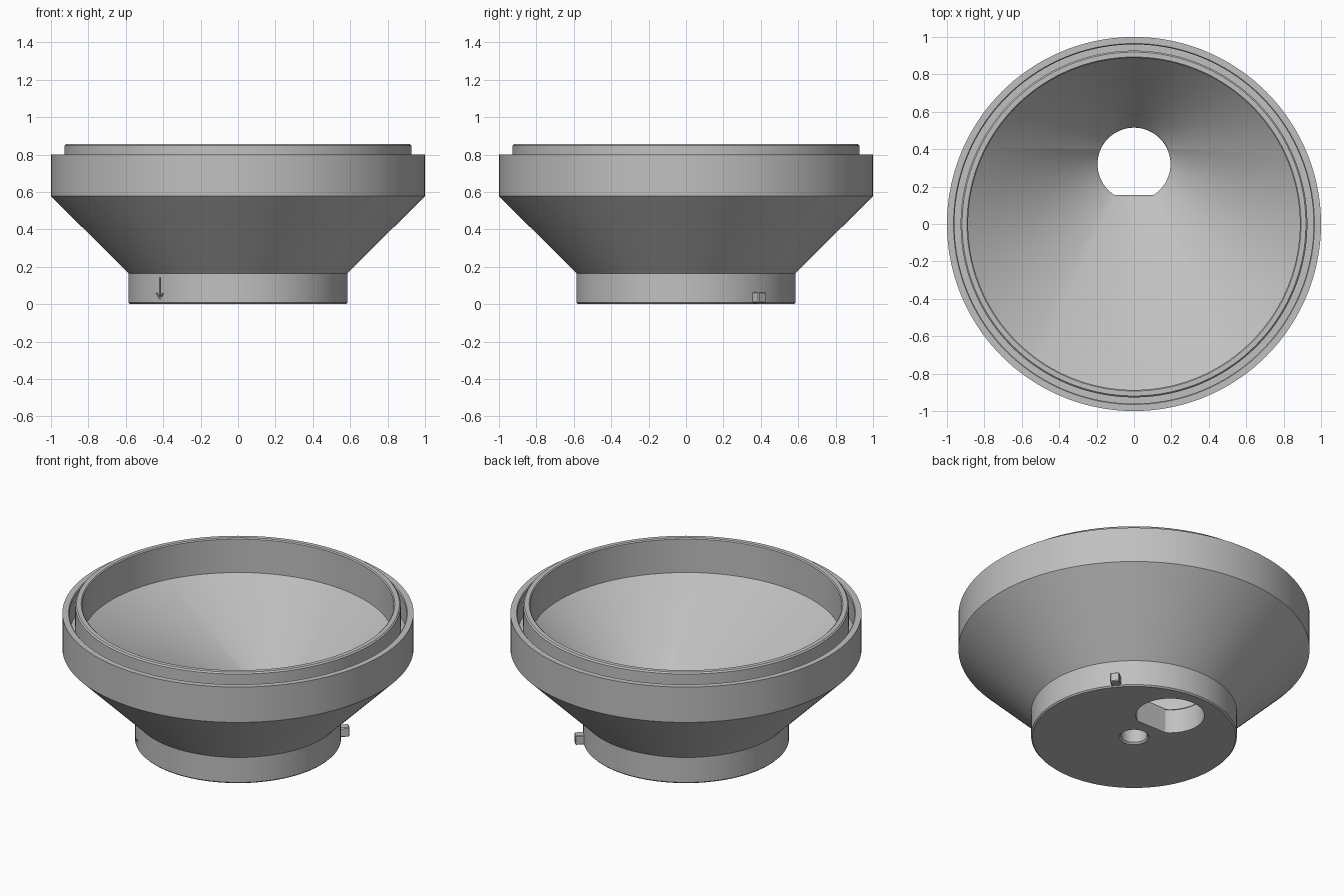
import bpy, bmesh
from math import cos, sin, pi, radians
from mathutils import Matrix, Vector

cube = bpy.data.objects.get("Cube")
if cube:
    bpy.data.objects.remove(cube, do_unlink=True)

SEG = 144

grey = bpy.data.materials.new("plain grey")
grey.use_nodes = True
colour = (0.53, 0.53, 0.53, 1)
grey.diffuse_color = colour
grey.node_tree.nodes["Principled BSDF"].inputs["Base Color"].default_value = colour


def make_object(name, bm):
    bmesh.ops.recalc_face_normals(bm, faces=bm.faces)
    mesh = bpy.data.meshes.new(name)
    bm.to_mesh(mesh)
    bm.free()
    mesh.materials.append(grey)
    obj = bpy.data.objects.new(name, mesh)
    bpy.context.collection.objects.link(obj)
    return obj


def activate(obj):
    bpy.ops.object.select_all(action='DESELECT')
    obj.select_set(True)
    bpy.context.view_layer.objects.active = obj


def ring(bm, z, radius, centre_y=0, flat=None):
    """Circle of vertices; 'flat' cuts the front side to a straight edge."""
    verts = []
    for i in range(SEG):
        a = 2 * pi * i / SEG
        r = radius
        if flat and sin(a) < 0:
            r = min(r, flat / -sin(a))
        verts.append(bm.verts.new((r * cos(a), centre_y + r * sin(a), z)))
    return verts


def box(name, size, matrix):
    bm = bmesh.new()
    bmesh.ops.create_cube(bm, size=1, matrix=matrix @ Matrix.Diagonal((*size, 1)))
    return make_object(name, bm)


def carve(obj, cutter):
    cutter.hide_render = True
    mod = obj.modifiers.new("cut", 'BOOLEAN')
    mod.operation = 'DIFFERENCE'
    mod.solver = 'EXACT'
    mod.object = cutter
    activate(obj)
    bpy.ops.object.modifier_apply(modifier=mod.name)
    bpy.data.objects.remove(cutter, do_unlink=True)


# Funnel body: outside, double rim, offset funnel and D-shaped outlet
profile = [
    (0, 0.578), (0.008, 0.586), (0.165, 0.586), (0.578, 1.0), (0.80, 1.0),
    (0.80, 0.965), (0.795, 0.96), (0.66, 0.96), (0.66, 0.927),
    (0.848, 0.927), (0.856, 0.919), (0.856, 0.893), (0.85, 0.887), (0.64, 0.887),
]
bm = bmesh.new()
rings = [ring(bm, z, r) for z, r in profile]
rings.append(ring(bm, 0.165, 0.206, 0.31, 0.165))
rings.append(ring(bm, 0.15, 0.195, 0.32, 0.165))
rings.append(ring(bm, 0, 0.195, 0.32, 0.165))
for lower, upper in zip(rings, rings[1:] + rings[:1]):
    for i in range(SEG):
        j = (i + 1) % SEG
        bm.faces.new((lower[i], lower[j], upper[j], upper[i]))
body = make_object("funnel_body", bm)

# Blind pivot hole in the underside, with a small chamfer
bm = bmesh.new()
hole = [ring(bm, z, r) for z, r in ((-0.02, 0.105), (0.01, 0.075), (0.11, 0.075))]
for lower, upper in zip(hole, hole[1:]):
    for i in range(SEG):
        j = (i + 1) % SEG
        bm.faces.new((lower[i], lower[j], upper[j], upper[i]))
bm.faces.new(hole[0])
bm.faces.new(hole[-1])
carve(body, make_object("pivot_hole_cutter", bm))

# Engraved downward arrow on the foot
arrow = Matrix.Rotation(radians(224.5), 4, 'Z') @ Matrix.Translation((0.586, 0, 0))
carve(body, box("arrow_shaft_cutter", (0.02, 0.009, 0.115),
                arrow @ Matrix.Translation((0, 0, 0.085))))
for side in (-1, 1):
    tilt = Matrix.Rotation(radians(-40 * side), 4, 'X')
    carve(body, box("arrow_head_cutter", (0.02, 0.009, 0.04),
                    arrow @ Matrix.Translation((0, side * 0.012, 0.043)) @ tilt))

activate(body)
bpy.ops.object.shade_smooth_by_angle(angle=radians(25))

# Locating tab on the foot
tab = box("locating_tab", (0.085, 0.054, 0.058),
          Matrix.Rotation(radians(40), 4, 'Z') @ Matrix.Translation((0.5935, 0, 0.036)))
bevel = tab.modifiers.new("soft edges", 'BEVEL')
bevel.width = 0.005
bevel.segments = 1
